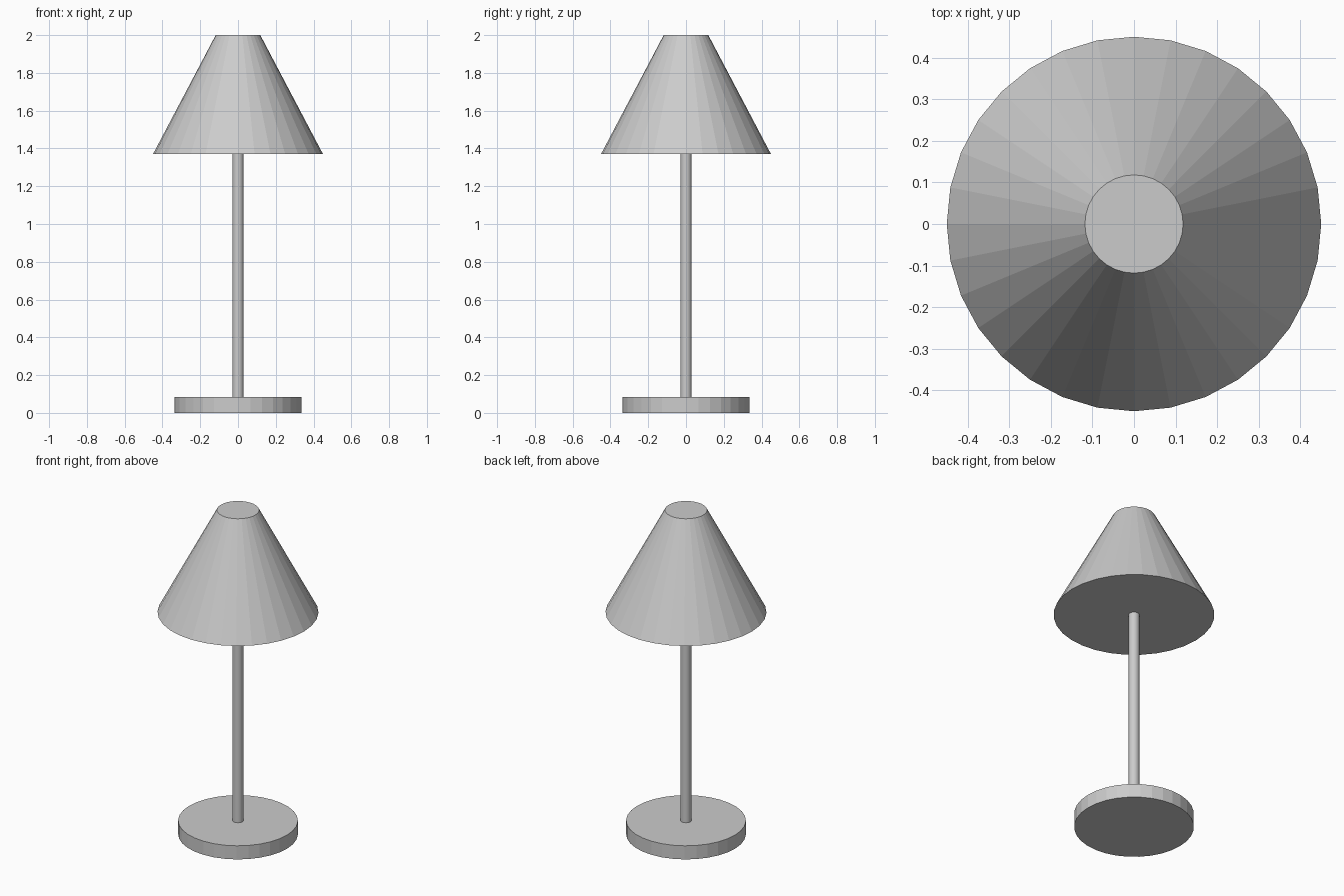
import bpy

if "Cube" in bpy.data.objects:
    bpy.data.objects.remove(bpy.data.objects["Cube"])

SIDES = 32


def tapered_disc(name, r_bottom, r_top, z0, z1):
    """Capped, flat-faced round part standing between two heights."""
    bpy.ops.mesh.primitive_cone_add(
        vertices=SIDES, radius1=r_bottom, radius2=r_top,
        depth=z1 - z0, location=(0, 0, (z0 + z1) / 2))
    part = bpy.context.object
    part.name = name
    return part


# Round foot
tapered_disc("base", 0.335, 0.335, 0.0, 0.084)

# Slim post running from the foot to the shade
tapered_disc("stem", 0.03, 0.03, 0.084, 1.37)

# Closed conical shade
tapered_disc("shade", 0.45, 0.118, 1.37, 2.0)
